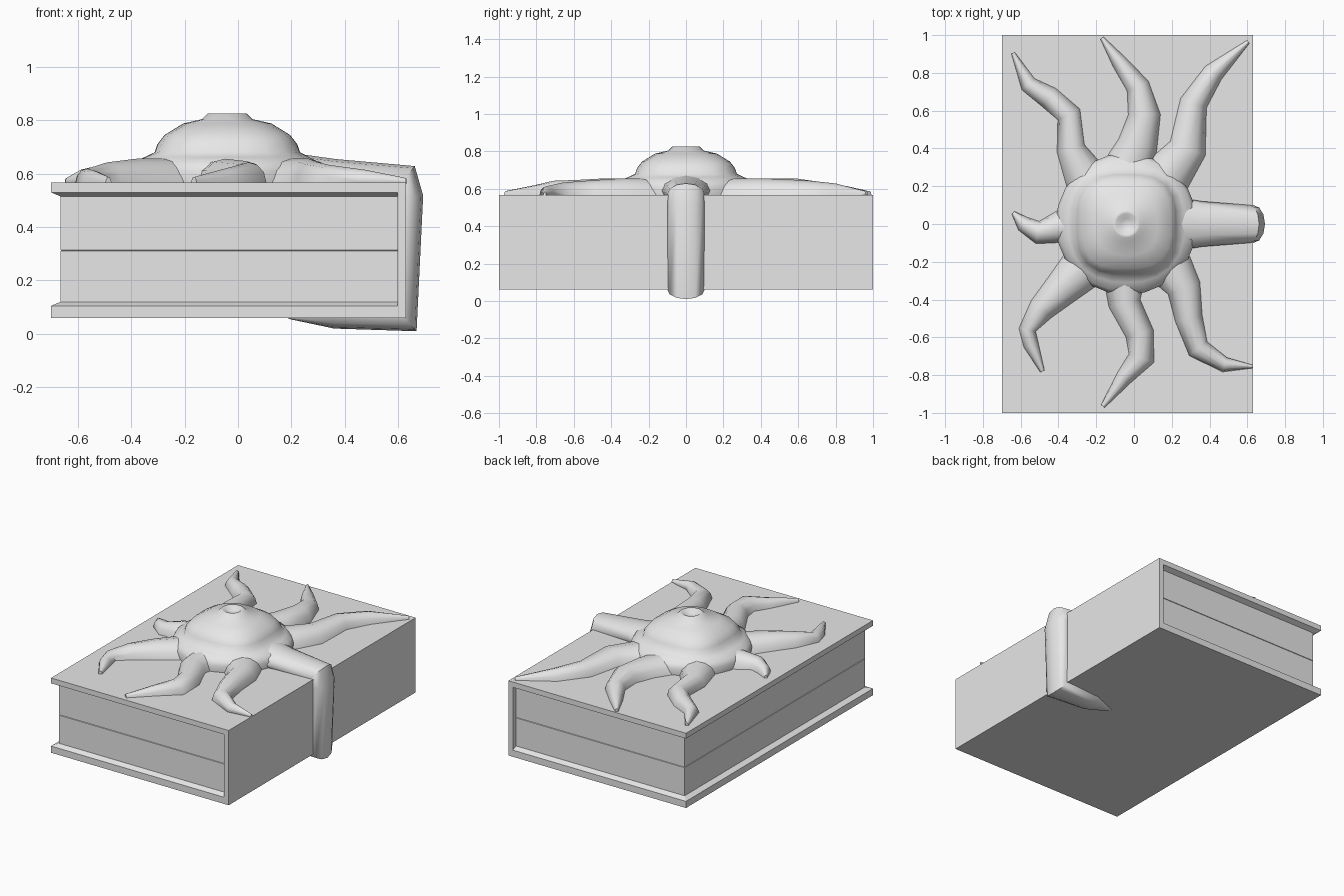
import bpy
import math
from mathutils import Vector

cube = bpy.data.objects.get("Cube")
if cube:
    bpy.data.objects.remove(cube, do_unlink=True)

grey = bpy.data.materials.new("plain_grey")
grey.use_nodes = True
grey.diffuse_color = (0.8, 0.8, 0.8, 1)
grey.node_tree.nodes["Principled BSDF"].inputs["Base Color"].default_value = (0.8, 0.8, 0.8, 1)

COVER_TOP = 0.566
CENTRE_X = -0.04


def loft(name, rings, smooth=None):
    """Skin a list of equally sized rings and close both ends."""
    n = len(rings[0])
    verts = [v for ring in rings for v in ring]
    faces = [(k * n + i, k * n + (i + 1) % n, (k + 1) * n + (i + 1) % n, (k + 1) * n + i)
             for k in range(len(rings) - 1) for i in range(n)]
    last = (len(rings) - 1) * n
    faces += [tuple(reversed(range(n))), tuple(range(last, last + n))]
    mesh = bpy.data.meshes.new(name)
    mesh.from_pydata(verts, [], faces)
    mesh.materials.append(grey)
    obj = bpy.data.objects.new(name, mesh)
    bpy.context.collection.objects.link(obj)
    bpy.ops.object.select_all(action='DESELECT')
    obj.select_set(True)
    bpy.context.view_layer.objects.active = obj
    bpy.ops.object.mode_set(mode='EDIT')
    bpy.ops.mesh.select_all(action='SELECT')
    bpy.ops.mesh.normals_make_consistent(inside=False)
    bpy.ops.object.mode_set(mode='OBJECT')
    if smooth:
        bpy.ops.object.shade_smooth_by_angle(angle=math.radians(smooth))
    return obj


# Book cover: a C-shaped profile run along the spine
left, right, inner = -0.70, 0.63, 0.597
profile = [(left, 0.06), (right, 0.06), (right, COVER_TOP), (left, COVER_TOP),
           (left, 0.53), (inner, 0.53), (inner, 0.105), (left, 0.105)]
loft("book_cover", [[(x, y, z) for x, z in profile] for y in (-1, 1)])


# Page block: flares out to meet the covers, with a thin groove at mid height
def page_ring(z, inset):
    x, y = left + inset, 1 - inset
    return [(x, -y, z), (inner, -y, z), (inner, y, z), (x, y, z)]


loft("page_block", [page_ring(z, i) for z, i in (
    (0.105, 0), (0.12, 0.035), (0.31, 0.035), (0.312, 0.04),
    (0.314, 0.035), (0.515, 0.035), (0.53, 0))])


# Octopus head: squarish dome with a small dimpled crown
def head_ring(radius, z, power, sides=24):
    ring = []
    for i in range(sides):
        a = math.tau * i / sides
        c, s = math.cos(a), math.sin(a)
        r = radius / (abs(c) ** power + abs(s) ** power) ** (1 / power)
        ring.append((CENTRE_X + r * c, r * s, z))
    return ring


loft("octopus_head", [head_ring(*r) for r in (
    (0.37, 0.562, 2), (0.375, 0.61, 2), (0.355, 0.642, 2.1), (0.31, 0.662, 2.4),
    (0.272, 0.68, 3), (0.262, 0.71, 3), (0.235, 0.745, 3), (0.165, 0.788, 2.5),
    (0.095, 0.804, 2), (0.072, 0.826, 2), (0.055, 0.826, 2), (0.03, 0.805, 2))], smooth=50)


def arm(name, points, side=None, floor=None, sides=12):
    """Tapered oval tube; points hold centre, half width and half height."""
    centres = [Vector(p[:3]) for p in points]
    rings = []
    for k, (c, p) in enumerate(zip(centres, points)):
        before = (c - centres[k - 1]).normalized() if k else Vector()
        after = (centres[k + 1] - c).normalized() if k + 1 < len(centres) else Vector()
        t = (before + after).normalized()
        s = side or Vector((0, 0, 1)).cross(t)
        up = t.cross(s)
        ring = []
        for i in range(sides):
            a = math.tau * i / sides
            v = c + s * (p[3] * math.cos(a)) + up * (p[4] * math.sin(a))
            if floor is not None:
                v.z = max(v.z, floor)
            ring.append(v)
        rings.append(ring)
    loft(name, rings, smooth=50)


# Arms lying on the cover: x, y and half width along each one
flat_arms = {
    "back_left_arm": [(.17, .25, .13), (.285, .4, .10), (.315, .64, .073),
                      (.42, .80, .055), (.605, .965, .01)],
    "back_middle_arm": [(-.04, .28, .13), (.02, .42, .105), (.055, .58, .085),
                        (.02, .73, .062), (-.08, .86, .04), (-.17, .985, .01)],
    "back_right_arm": [(-.24, .22, .12), (-.335, .4, .075), (-.345, .58, .065),
                       (-.45, .67, .06), (-.56, .74, .045), (-.64, .905, .01)],
    "right_arm": [(-.3, 0, .12), (-.41, -.02, .08), (-.51, -.045, .06),
                  (-.585, 0, .042), (-.64, .06, .01)],
    "front_right_arm": [(-.24, -.2, .13), (-.38, -.34, .095), (-.49, -.45, .07),
                        (-.565, -.56, .045), (-.545, -.64, .04), (-.485, -.78, .012)],
    "front_middle_arm": [(-.05, -.24, .12), (-.05, -.42, .085), (.03, -.58, .075),
                         (.04, -.71, .07), (-.05, -.81, .045), (-.165, -.965, .012)],
    "front_left_arm": [(.17, -.2, .13), (.265, -.34, .09), (.29, -.5, .073),
                       (.34, -.66, .06), (.48, -.745, .04), (.63, -.755, .008)],
}
for name, path in flat_arms.items():
    arm(name, [(x, y, COVER_TOP, w, min(0.09, 0.01 + 0.95 * w)) for x, y, w in path],
        floor=0.562)

# Arm that wraps round the spine to the underside
wrap = [(.18, .60, .15, .08), (.36, .585, .12, .07), (.615, .57, .10, .075),
        (.632, .51, .10, .062), (.62, .06, .10, .07), (.36, .06, .08, .04),
        (.19, .062, .01, .006)]
arm("left_wrapping_arm", [(x, 0, z, w, h) for x, z, w, h in wrap], side=Vector((0, 1, 0)))
